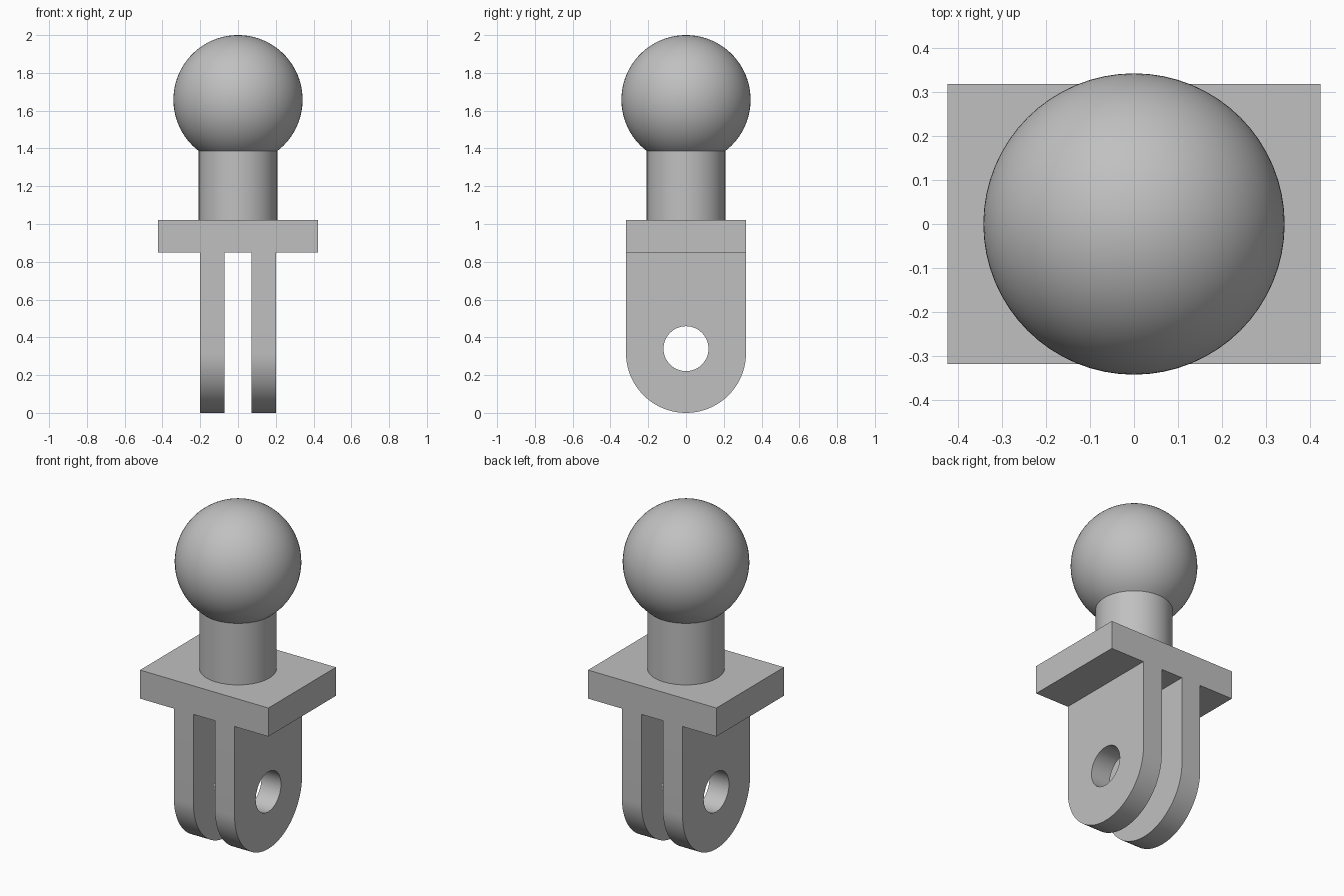
import bpy, bmesh
from math import sin, cos, pi, asin, radians
from mathutils import Vector

cube = bpy.data.objects.get("Cube")
if cube:
    bpy.data.objects.remove(cube)

grey = bpy.data.materials.new("mid_grey")
grey.use_nodes = True
colour = (0.53, 0.53, 0.53, 1)
grey.diffuse_color = colour
grey.node_tree.nodes["Principled BSDF"].inputs["Base Color"].default_value = colour


def finish(bm, name):
    """Turn a bmesh into a named, smooth-by-angle object."""
    bmesh.ops.recalc_face_normals(bm, faces=bm.faces)
    mesh = bpy.data.meshes.new(name)
    bm.to_mesh(mesh)
    bm.free()
    mesh.materials.append(grey)
    obj = bpy.data.objects.new(name, mesh)
    bpy.context.collection.objects.link(obj)
    bpy.ops.object.select_all(action="DESELECT")
    obj.select_set(True)
    bpy.context.view_layer.objects.active = obj
    bpy.ops.object.shade_smooth_by_angle(angle=radians(30))
    return obj


def arc(radius, z, start, end, steps):
    return [(radius * cos(start + (end - start) * i / steps),
             z + radius * sin(start + (end - start) * i / steps))
            for i in range(steps + 1)]


HALF_Y = 0.318
PLATE_LOW, PLATE_TOP = 0.85, 1.02

# Ball on its neck, turned from one profile
ball_r, neck_r = 0.342, 0.208
join = asin((neck_r / ball_r)) - pi / 2
profile = [(0, PLATE_TOP), (neck_r, PLATE_TOP)]
profile += arc(ball_r, 2 - ball_r, join, pi / 2, 40)
bm = bmesh.new()
verts = [bm.verts.new((r, 0, z)) for r, z in profile]
edges = [bm.edges.new(pair) for pair in zip(verts, verts[1:])]
bmesh.ops.spin(bm, geom=verts + edges, cent=(0, 0, 0), axis=(0, 0, 1),
               angle=2 * pi, steps=64)
bmesh.ops.remove_doubles(bm, verts=bm.verts, dist=0.0001)
finish(bm, "ball_and_neck")

# Rectangular plate
bm = bmesh.new()
bmesh.ops.create_cube(bm, size=1)
bmesh.ops.scale(bm, verts=bm.verts,
                vec=(0.846, 2 * HALF_Y, PLATE_TOP - PLATE_LOW))
bmesh.ops.translate(bm, verts=bm.verts,
                    vec=(0, 0, (PLATE_LOW + PLATE_TOP) / 2))
finish(bm, "plate")

# Two rounded lugs, each pierced by a pin hole
outline = [(HALF_Y, PLATE_LOW), (-HALF_Y, PLATE_LOW)]
outline += arc(HALF_Y, HALF_Y, pi, 2 * pi, 40)
hole = arc(0.119, 0.34, 0, 2 * pi, 48)[:-1]
for name, x in (("right_lug", -0.2), ("left_lug", 0.071)):
    bm = bmesh.new()
    edges = []
    for loop in (outline, hole):
        ring = [bm.verts.new((x, y, z)) for y, z in loop]
        edges += [bm.edges.new(pair) for pair in zip(ring, ring[1:] + ring[:1])]
    bmesh.ops.triangle_fill(bm, edges=edges, use_beauty=True,
                            normal=Vector((1, 0, 0)))
    side = bmesh.ops.extrude_face_region(bm, geom=bm.faces[:],
                                         use_keep_orig=True)["geom"]
    bmesh.ops.translate(bm, vec=(0.129, 0, 0),
                        verts=[v for v in side if isinstance(v, bmesh.types.BMVert)])
    finish(bm, name)
